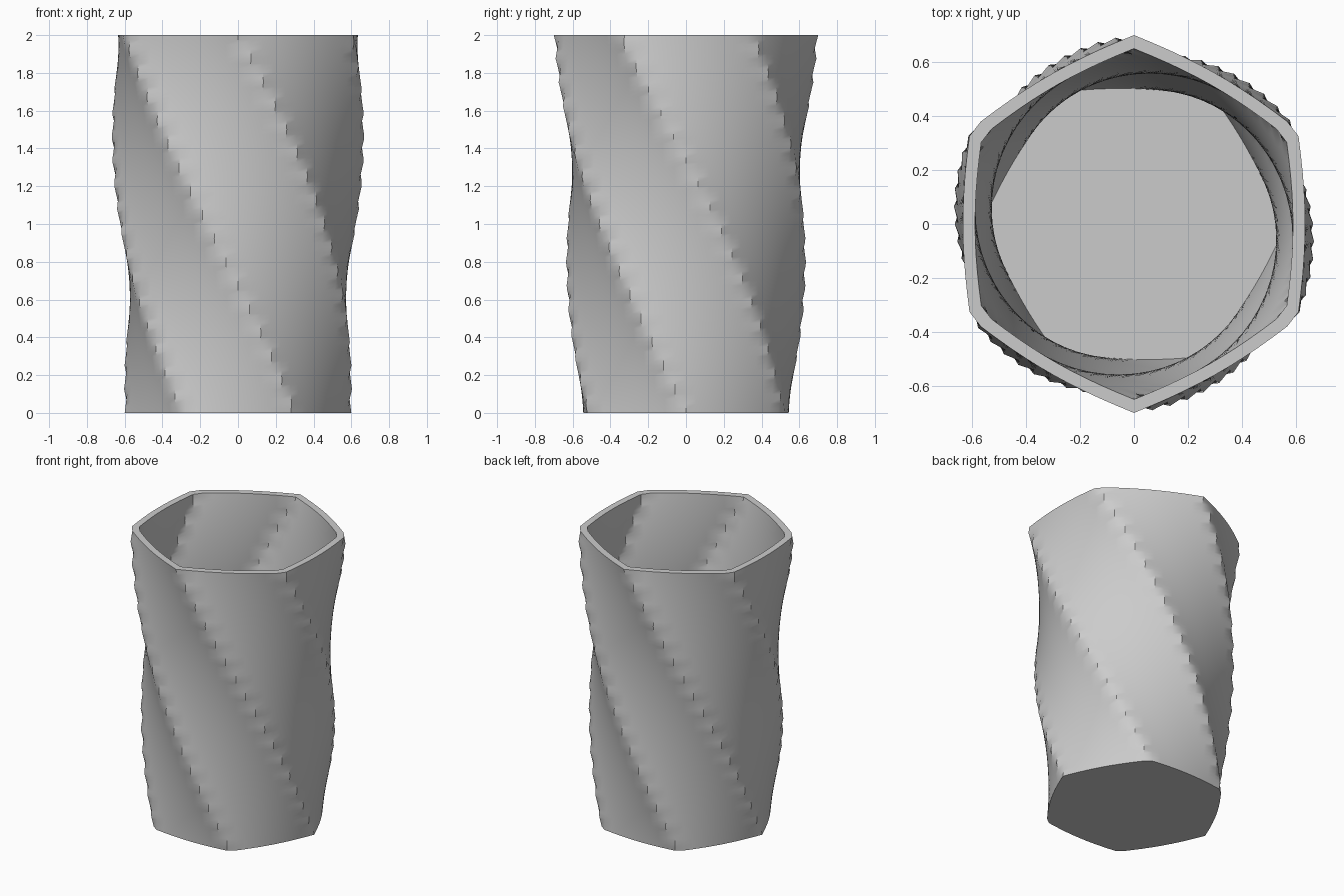
import bpy, bmesh, math

cube = bpy.data.objects.get("Cube")
if cube:
    bpy.data.objects.remove(cube, do_unlink=True)

COLUMNS, ROWS = 64, 80
HEIGHT, WALL, FLOOR = 2.0, 0.05, 0.06
TWIST = math.radians(-45)  # per unit of height

mat = bpy.data.materials.new("plain grey")
mat.use_nodes = True
grey = (0.6, 0.6, 0.6, 1)
mat.diffuse_color = grey
mat.node_tree.nodes["Principled BSDF"].inputs["Base Color"].default_value = grey


def radius(angle, z, inset):
    # Hexagon blended with a circle, widening and twisting with height
    a = (angle - TWIST * z) % (math.pi / 3) - math.pi / 6
    hexagon = math.cos(math.pi / 6) / math.cos(a)
    return (0.6 + 0.05 * z - inset) * (0.7 * hexagon + 0.3)


def ring(bm, z, inset):
    verts = []
    for i in range(COLUMNS):
        a = math.tau * i / COLUMNS
        r = radius(a, z, inset)
        verts.append(bm.verts.new((r * math.cos(a), r * math.sin(a), z)))
    return verts


# Outer wall going up, rim, then inner wall going down to the floor
bm = bmesh.new()
outer = [ring(bm, HEIGHT * k / ROWS, 0) for k in range(ROWS + 1)]
inner = [ring(bm, HEIGHT - (HEIGHT - FLOOR) * k / ROWS, WALL) for k in range(ROWS + 1)]
rings = outer + inner
for low, high in zip(rings, rings[1:]):
    for i in range(COLUMNS):
        j = (i + 1) % COLUMNS
        bm.faces.new((low[i], low[j], high[j], high[i]))

# Underside and inside floor
bm.faces.new(rings[0][::-1])
bm.faces.new(rings[-1])

mesh = bpy.data.meshes.new("twisted_vase")
bm.to_mesh(mesh)
bm.free()
mesh.materials.append(mat)
vase = bpy.data.objects.new("twisted_vase", mesh)
bpy.context.collection.objects.link(vase)

bpy.context.view_layer.objects.active = vase
vase.select_set(True)
bpy.ops.object.shade_smooth_by_angle(angle=math.radians(30))
